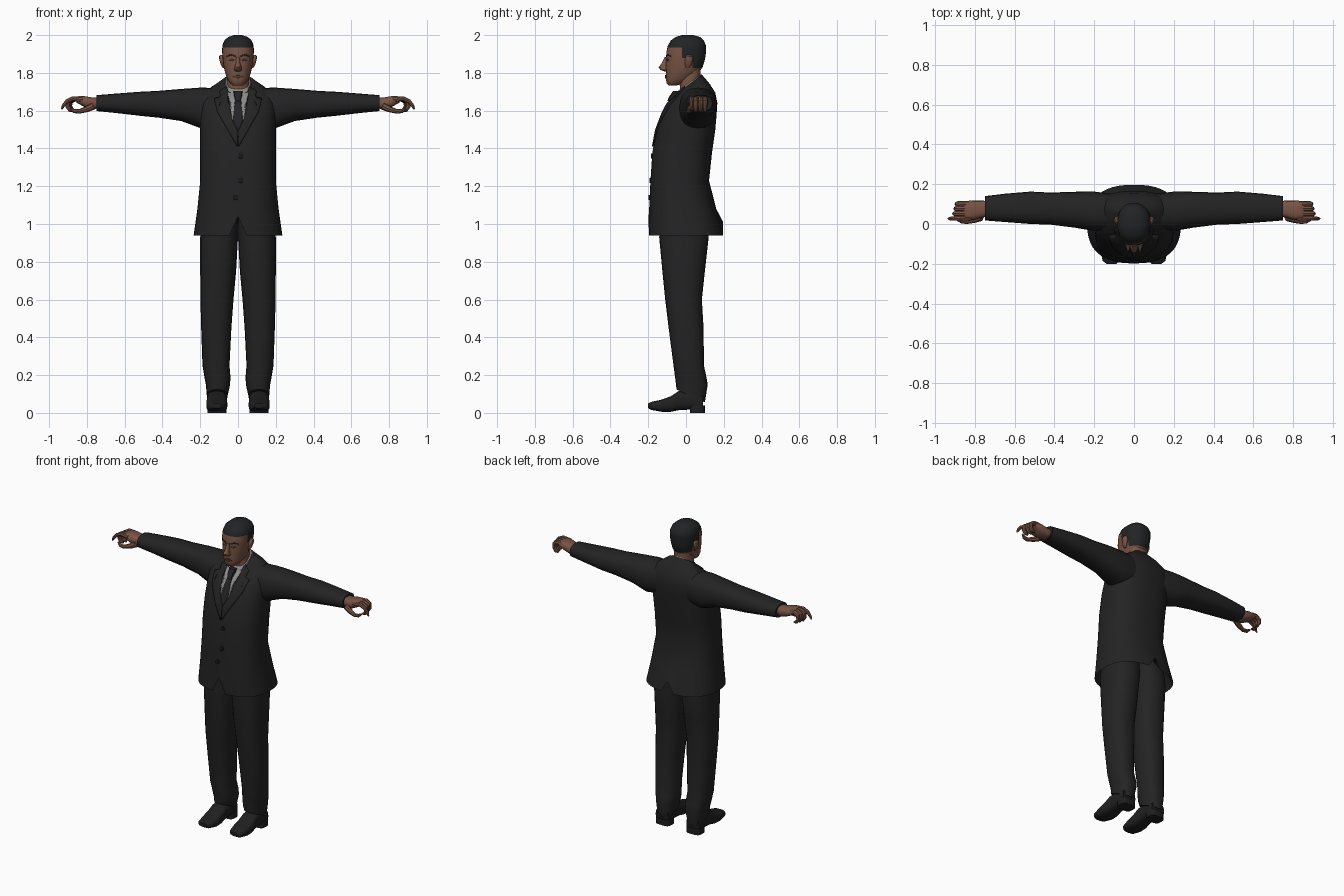
import bpy, bmesh, math
from mathutils import Vector
from mathutils.bvhtree import BVHTree


def material(name, r, g, b):
    m = bpy.data.materials.new(name)
    m.diffuse_color = (r, g, b, 1)
    return m


SUIT = material("suit charcoal", 0.017, 0.017, 0.017)
SHIRT = material("shirt grey", 0.26, 0.26, 0.26)
TIE = material("tie black", 0.017, 0.017, 0.019)
SKIN = material("skin brown", 0.19, 0.088, 0.057)
DARK_SKIN = material("dark skin", 0.085, 0.038, 0.026)
HAIR = material("hair black", 0.016, 0.017, 0.018)
SHOE = material("shoe black", 0.014, 0.014, 0.014)
BUTTON = material("button black", 0.009, 0.009, 0.009)


def finish(name, bm, mat, mirror=False, angle=40):
    bmesh.ops.recalc_face_normals(bm, faces=bm.faces)
    me = bpy.data.meshes.new(name)
    bm.to_mesh(me)
    bm.free()
    ob = bpy.data.objects.new(name, me)
    bpy.context.collection.objects.link(ob)
    for m in (mat if isinstance(mat, list) else [mat]):
        me.materials.append(m)
    bpy.context.view_layer.objects.active = ob
    ob.select_set(True)
    bpy.ops.object.shade_smooth_by_angle(angle=math.radians(angle))
    ob.select_set(False)
    if mirror:
        ob.modifiers.new("Mirror", 'MIRROR')
    return ob


def skin_rings(rings):
    bm = bmesh.new()
    rows = [[bm.verts.new(p) for p in r] for r in rings]
    n = len(rows[0])
    for a, b in zip(rows, rows[1:]):
        for i in range(n):
            bm.faces.new((a[i], a[(i + 1) % n], b[(i + 1) % n], b[i]))
    bm.faces.new(rows[0])
    bm.faces.new(rows[-1])
    return bm


def loft(sections, axis='z', n=20, power=2.4):
    """Section: position, u min, u max, v min, v max, optional tilt."""
    rings = []
    for t, u0, u1, v0, v1, *tilt in sections:
        ring = []
        for i in range(n):
            a = 2 * math.pi * (i + 0.0) / n
            c, s = math.cos(a), math.sin(a)
            cu = math.copysign(abs(c) ** (2 / power), c)
            cv = math.copysign(abs(s) ** (2 / power), s)
            u = (u0 + u1) / 2 + cu * (u1 - u0) / 2
            dv = cv * (v1 - v0) / 2
            v = (v0 + v1) / 2 + dv
            w = t + (tilt[0] * dv if tilt else 0)
            ring.append({'z': (u, v, w), 'x': (w, u, v), 'y': (u, w, v)}[axis])
        rings.append(ring)
    return skin_rings(rings)


def tube(points, radii, n=8):
    """Round tapered path lying roughly in an xz plane."""
    pts = [Vector(p) for p in points]
    side, rings = Vector((0, 1, 0)), []
    for i, p in enumerate(pts):
        t = (pts[min(i + 1, len(pts) - 1)] - pts[max(i - 1, 0)]).normalized()
        up = t.cross(side).normalized()
        rings.append([p + radii[i] * (side * math.cos(k * 2 * math.pi / n)
                      + up * math.sin(k * 2 * math.pi / n)) for k in range(n)])
    return skin_rings(rings)


def plate(name, outline, target, mat, lift=0.002, thick=0.008, mirror=False):
    """Thin panel wrapped onto the front of a target body."""
    bm = bmesh.new()
    bm.faces.new([bm.verts.new((x, -1, z)) for x, z in outline])
    bmesh.ops.triangulate(bm, faces=bm.faces)
    bmesh.ops.subdivide_edges(bm, edges=bm.edges, cuts=4, use_grid_fill=True)
    tree = BVHTree.FromPolygons([v.co for v in target.data.vertices],
                                [p.vertices for p in target.data.polygons])
    lost = []
    for v in bm.verts:
        hit = tree.ray_cast(v.co, Vector((0, 1, 0)))[0]
        if hit:
            v.co.y = hit.y - lift
        else:
            lost.append(v)
    bmesh.ops.delete(bm, geom=lost, context='VERTS')
    ob = finish(name, bm, mat, mirror)
    sol = ob.modifiers.new("Thickness", 'SOLIDIFY')
    sol.thickness, sol.offset = thick, 0
    return ob


# Jacket body, with a hollow hem, front opening and rear vent
body = [(1.07, .19, -.15, .12), (.94, .235, -.198, .197), (1.08, .215, -.195, .16),
        (1.23, .2, -.188, .122), (1.38, .2, -.178, .138), (1.5, .2, -.155, .155),
        (1.58, .2, -.125, .162), (1.64, .198, -.095, .166), (1.685, .185, -.055, .155, .1),
        (1.718, .145, -.04, .125, .3), (1.745, .085, -.035, .085, .75)]
bm = loft([(s[0], -s[1], s[1], *s[2:]) for s in body], n=48, power=2.5)
for v in bm.verts:
    if abs(v.co.z - .94) < .001 and abs(v.co.x) < .045:
        depth, width = (.1, .045) if v.co.y < 0 else (.07, .012)
        v.co.z += depth * max(0, 1 - abs(v.co.x) / width)
jacket = finish("jacket", bm, SUIT)

# Sleeves
finish("sleeve", loft([(.1, -.03, .15, 1.52, 1.72), (.2, -.035, .163, 1.508, 1.722),
       (.3, -.018, .162, 1.545, 1.715), (.42, -.003, .158, 1.563, 1.705),
       (.52, .0, .163, 1.573, 1.7), (.65, .01, .152, 1.588, 1.69),
       (.75, .018, .14, 1.598, 1.682), (.745, .03, .128, 1.608, 1.672)], 'x'), SUIT, True)

# Trousers
finish("trouser_leg", loft([(1.09, .0, .185, -.13, .1), (.93, .0, .2, -.142, .12),
       (.75, .01, .2, -.125, .1), (.6, .024, .199, -.11, .084), (.45, .035, .195, -.092, .093),
       (.25, .045, .188, -.066, .095), (.19, .04, .178, -.058, .108),
       (.15, .042, .17, -.053, .115), (.09, .055, .165, -.05, .1, -.45)]), SUIT, True)

# Shoes and heels
finish("shoe", loft([(-.2, .088, .138, .025, .05), (-.185, .07, .158, .016, .058),
       (-.13, .056, .168, .006, .07), (-.08, .056, .168, .006, .088),
       (-.04, .06, .163, .014, .115), (.03, .062, .16, .018, .12),
       (.09, .065, .158, .018, .1)], 'y', power=3), SHOE, True)
finish("shoe_heel", loft([(0, .06, .162, .02, .1), (.04, .06, .162, .02, .1)],
       n=16, power=3.5), SHOE, True)

# Hands
finish("palm", loft([(.73, .04, .115, 1.615, 1.668), (.77, .03, .118, 1.605, 1.67),
       (.81, .02, .118, 1.618, 1.677), (.845, .022, .116, 1.636, 1.677),
       (.855, .03, .11, 1.642, 1.67)], 'x', n=14, power=2.8), SKIN, True)
for i, y in enumerate((.052, .077, .101)):
    d = -.006 * i
    finish("curled_finger_%d" % (i + 1),
           tube([(.83, y, 1.66), (.875 + d, y, 1.662), (.899 + d, y, 1.648), (.902 + d, y, 1.622),
                 (.888 + d, y, 1.602), (.872 + d, y, 1.598)],
                [.014, .014, .0135, .012, .011, .006]), SKIN, True)
finish("index_finger", tube([(.82, .031, 1.658), (.875, .029, 1.664), (.905, .028, 1.65),
       (.925, .027, 1.626), (.934, .027, 1.607)], [.014, .012, .011, .009, .004]), SKIN, True)
finish("thumb", tube([(.765, .035, 1.625), (.8, .022, 1.608), (.84, .012, 1.596),
       (.868, .014, 1.598), (.888, .02, 1.612)], [.02, .016, .012, .011, .005]), SKIN, True)

# Neck and shirt collar
finish("neck", loft([(1.69, -.062, .062, -.03, .075), (1.76, -.058, .058, -.035, .075),
       (1.85, -.058, .058, -.03, .08)]), SKIN)
finish("shirt_collar", loft([(1.7, -.078, .078, -.055, .09, .7), (1.75, -.066, .066, -.04, .083, .7),
       (1.751, -.058, .058, -.032, .075, .7)], n=28), SHIRT)

# Head with hair split along straight hairlines
skull = [(1.733, .026, -.092, -.05), (1.745, .042, -.103, -.01), (1.77, .057, -.106, .03),
         (1.8, .068, -.105, .065), (1.83, .075, -.107, .088), (1.87, .08, -.105, .1),
         (1.91, .084, -.104, .106), (1.945, .083, -.096, .106), (1.972, .072, -.08, .094),
         (1.99, .052, -.055, .074), (2.0, .022, -.02, .04)]
bm = loft([(z, -w, w, a, b) for z, w, a, b in skull], n=32, power=2.3)
for axis, pos in ((2, 1.935), (2, 1.88), (2, 1.825), (1, -.02), (1, .035)):
    co, no = Vector(), Vector()
    co[axis], no[axis] = pos, 1
    bmesh.ops.bisect_plane(bm, geom=bm.verts[:] + bm.edges[:] + bm.faces[:],
                           plane_co=co, plane_no=no)
for f in bm.faces:
    c = f.calc_center_median()
    f.material_index = int(c.z > 1.935 or (c.y > -.02 and c.z > 1.88)
                           or (c.y > .035 and c.z > 1.825))
head = finish("head", bm, [SKIN, HAIR])

# Nose and ears
finish("nose", loft([(1.808, -.012, .012, -.115, -.09), (1.816, -.02, .02, -.136, -.09),
       (1.83, -.018, .018, -.145, -.09), (1.85, -.012, .012, -.129, -.09),
       (1.885, -.009, .009, -.112, -.09)], n=12, power=2), SKIN)
finish("ear", loft([(1.825, .07, .08, .0, .018), (1.84, .07, .09, -.005, .027),
       (1.87, .07, .099, -.005, .037), (1.888, .07, .1, .0, .037),
       (1.896, .072, .092, .008, .03)], n=12, power=2), SKIN, True)

# Face details
plate("eyebrow", [(.014, 1.884), (.04, 1.892), (.06, 1.885), (.06, 1.891), (.04, 1.9), (.014, 1.893)],
      head, HAIR, .001, .004, True)
plate("eye", [(.018, 1.868), (.034, 1.863), (.05, 1.868), (.034, 1.876)],
      head, DARK_SKIN, .001, .004, True)
plate("lips", [(-.028, 1.779), (0, 1.771), (.028, 1.779), (.01, 1.788), (-.01, 1.788)],
      head, DARK_SKIN, .002, .006)

# Shirt front, tie, lapels and buttons
plate("shirt_front", [(-.062, 1.728), (.062, 1.728), (.052, 1.66), (.035, 1.56), (0, 1.49),
      (-.035, 1.56), (-.052, 1.66)], jacket, SHIRT, .001, .004)
plate("tie", [(-.015, 1.66), (.015, 1.66), (.028, 1.55), (0, 1.49), (-.028, 1.55)],
      jacket, TIE, .005, .006)
finish("tie_knot", loft([(1.65, -.014, .014, -.1, -.07), (1.675, -.02, .02, -.09, -.05),
       (1.705, -.024, .024, -.068, -.03)], n=10, power=3), TIE)
plate("lapel", [(.06, 1.728), (.098, 1.7), (.092, 1.672), (.125, 1.662), (.108, 1.59),
      (.004, 1.41), (.0, 1.49), (.035, 1.56), (.052, 1.66)], jacket, SUIT, .004, .009, True)
for i, (x, z) in enumerate(((.014, 1.36), (.014, 1.23), (-.014, 1.14))):
    plate("button_%d" % (i + 1), [(x + .014 * math.cos(k * math.pi / 4),
          z + .014 * math.sin(k * math.pi / 4)) for k in range(8)], jacket, BUTTON, .003, .006)
